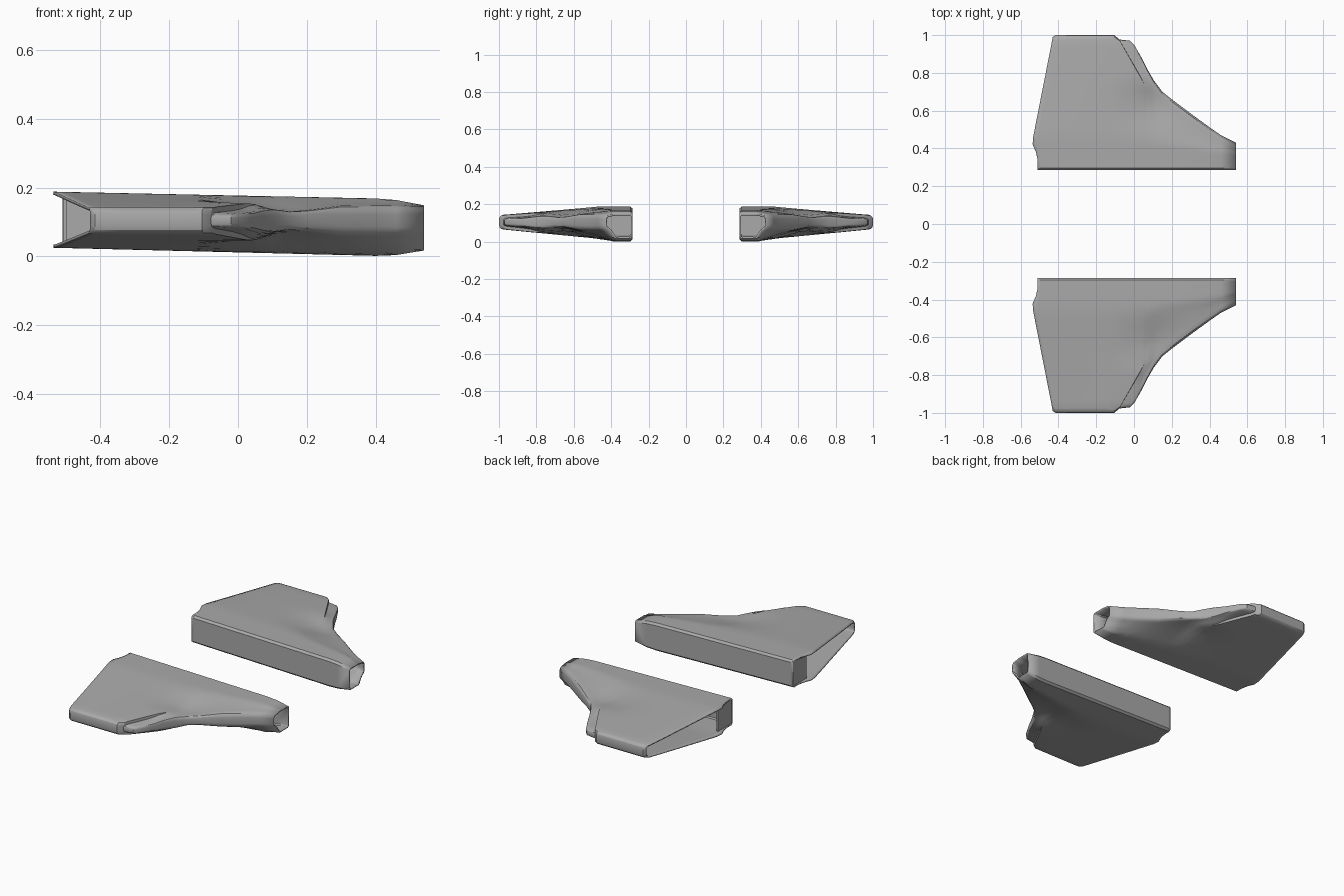
import bpy, bmesh

cube = bpy.data.objects.get("Cube")
if cube:
    bpy.data.objects.remove(cube, do_unlink=True)

grey = bpy.data.materials.new("hull grey")
grey.use_nodes = True
grey.diffuse_color = (0.40, 0.40, 0.40, 1)
grey.node_tree.nodes["Principled BSDF"].inputs["Base Color"].default_value = (0.40, 0.40, 0.40, 1)

Y_IN = 0.285


def lerp(a, b, t):
    return a + (b - a) * t


def ramp(a, b, v):
    return min(1, max(0, (v - a) / (b - a)))


# Stations: outer x, outer y, inner x, y where the sweep starts, edge half height, recess
STATIONS = [
    (-0.43, 0.99, -0.54, 0.43, 0.038, 0),
    (-0.415, 1.0, -0.515, 0.43, 0.039, 0),
    (-0.34, 1.0, -0.40, 0.48, 0.039, 0),
    (-0.25, 1.0, -0.26, 0.55, 0.039, 0),
    (-0.14, 1.0, -0.12, 0.65, 0.039, 0),
    (-0.105, 1.0, -0.03, 0.70, 0.039, 0),
    (-0.08, 0.98, 0.05, 0.75, 0.039, 0),
    (-0.078, 0.977, 0.052, 0.75, 0.039, 1),
    (-0.02, 0.97, 0.062, 0.74, 0.036, 1),
    (0.0, 0.95, 0.07, 0.73, 0.035, 1),
    (0.04, 0.88, 0.085, 0.72, 0.035, 0.8),
    (0.07, 0.82, 0.10, 0.70, 0.036, 0.5),
    (0.105, 0.76, 0.115, 0.68, 0.038, 0),
    (0.15, 0.70, 0.15, 0.6, 0.040, 0),
    (0.20, 0.66, 0.20, 0.6, 0.041, 0),
    (0.30, 0.585, 0.30, 0.5, 0.043, 0),
    (0.40, 0.512, 0.40, 0.5, 0.044, 0),
    (0.46, 0.47, 0.46, 0.4, 0.044, 0),
    (0.54, 0.43, 0.54, 0.4, 0.040, 0),
]


def limits(x, y, yo, edge, recess):
    """Centre height and half thickness of the skin."""
    nose = ramp(0.44, 0.54, x)
    top = 0.188 - 0.021 * (x + 0.54) - 0.017 * nose
    low = 0.025 - 0.025 * (x + 0.54) + 0.019 * nose
    start = lerp(0.46, 0.38, ramp(-0.1, 0.54, x))
    t = ramp(start, yo - 0.02, y)
    mid = lerp((top + low) / 2, 0.104, t)
    front = ramp(0.0, 0.2, x)
    half = lerp((top - low) / 2, edge, t ** lerp(1, 0.8, front))
    # Shallow valley ahead of the wing panel
    valley = ramp(0.47, 0.6, y) * (1 - ramp(0.66, 0.77, y))
    half -= 0.02 * valley * ramp(-0.12, 0.06, x) * (1 - ramp(0.12, 0.3, x))
    # Step behind the outer lip
    half -= 0.016 * recess * ramp(0.74, 0.84, y)
    return mid, half


def section(index):
    xo, yo, xi, ys, edge, recess = STATIONS[index]
    ya = yo - 0.025
    shape = [(Y_IN, 0.86), (Y_IN + 0.012, 1)]
    n = 16
    shape += [(lerp(Y_IN + 0.012, ya, k / n), 1) for k in range(1, n + 1)]
    shape += [(yo - 0.012, 0.92), (yo - 0.003, 0.70), (yo, 0.42)]
    ring = []
    for sign, pts in ((1, shape), (-1, shape[::-1])):
        for y, f in pts:
            x = lerp(xi, xo, ramp(ys, yo, y))
            if index == 0:
                x += 0.03 * (1 - ramp(0.36, 0.43, y))
            elif index == 1:
                x += 0.02 * (1 - ramp(0.36, 0.43, y))
            mid, half = limits(x, y, yo, edge, recess)
            ring.append((x, y, mid + sign * f * half))
    return ring


def finish(name, bm):
    mesh = bpy.data.meshes.new(name)
    bm.to_mesh(mesh)
    bm.free()
    obj = bpy.data.objects.new(name, mesh)
    bpy.context.collection.objects.link(obj)
    mesh.materials.append(grey)
    return obj


def mirror(obj):
    mod = obj.modifiers.new("other side", "MIRROR")
    mod.use_axis = (False, True, False)
    mod.use_mirror_merge = False


# Hollow wing duct, open at nose and trailing edge
bm = bmesh.new()
rings = [[bm.verts.new(p) for p in section(i)] for i in range(len(STATIONS))]
count = len(rings[0])
for a, b in zip(rings, rings[1:]):
    for j in range(count):
        k = (j + 1) % count
        bm.faces.new((a[j], b[j], b[k], a[k]))
shell = finish("wing_duct", bm)
bpy.context.view_layer.objects.active = shell
shell.select_set(True)
bpy.ops.object.shade_smooth_by_angle(angle=0.5)
solid = shell.modifiers.new("wall", "SOLIDIFY")
solid.thickness = 0.009
solid.offset = -1
mirror(shell)

# Closed rear wall of the inner body
bm = bmesh.new()
bmesh.ops.create_cube(bm, size=1)
for v in bm.verts:
    v.co.x = -0.503 + v.co.x * 0.01
    v.co.y = 0.356 + v.co.y * 0.13
    v.co.z = 0.106 + v.co.z * 0.152
mirror(finish("rear_bulkhead", bm))
